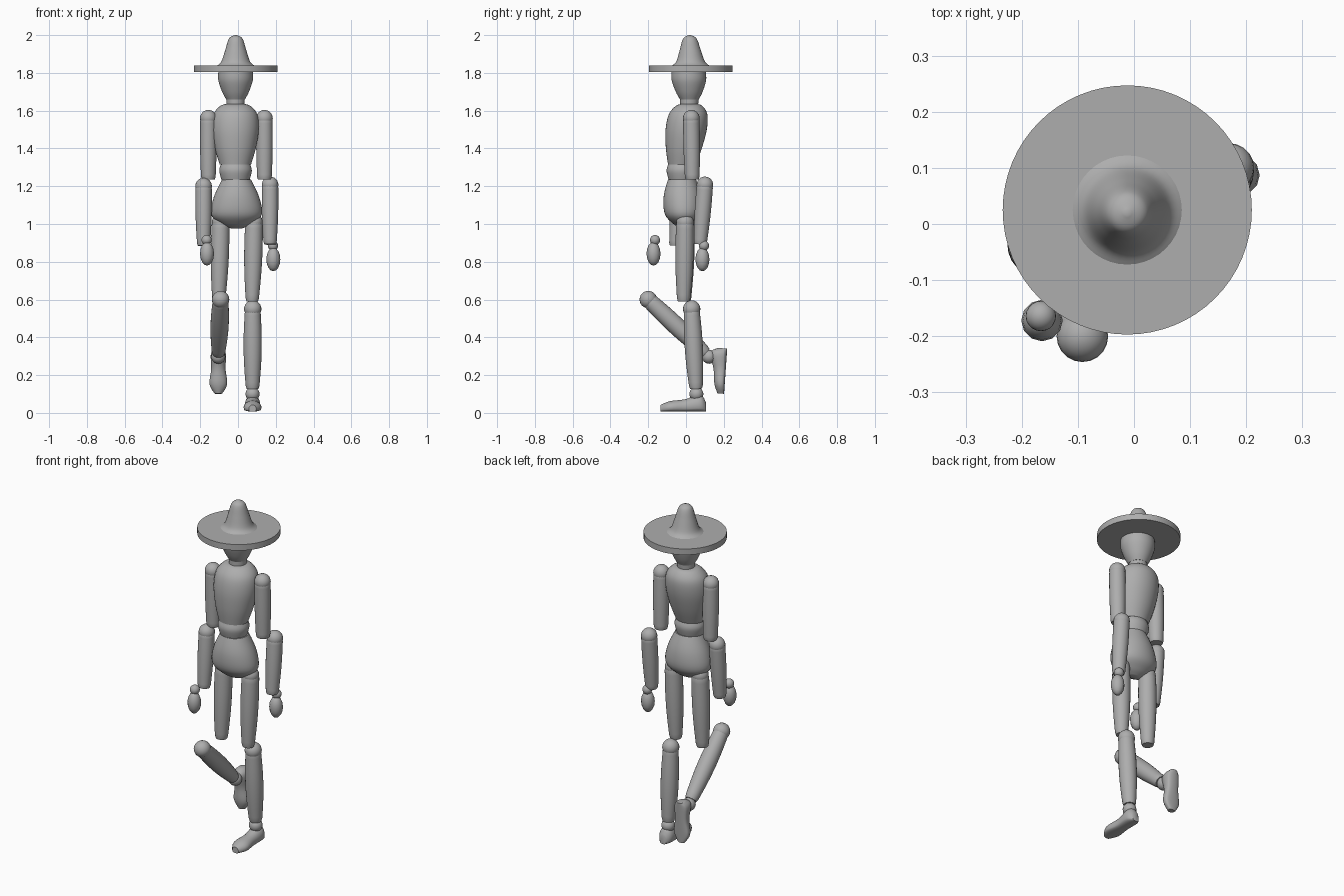
import bpy, bmesh
from math import sin, cos, pi, radians
from mathutils import Vector, Matrix

cube = bpy.data.objects.get("Cube")
if cube:
    bpy.data.objects.remove(cube, do_unlink=True)

tone = .42
grey = (tone, tone, tone, 1)
mat = bpy.data.materials.new("plain grey")
mat.use_nodes = True
mat.diffuse_color = grey
mat.node_tree.nodes["Principled BSDF"].inputs["Base Color"].default_value = grey


def finish(name, bm, matrix, angle=45):
    """Turn a bmesh into a smooth-shaded object with crisp edges."""
    bmesh.ops.recalc_face_normals(bm, faces=bm.faces)
    mesh = bpy.data.meshes.new(name)
    bm.to_mesh(mesh)
    bm.free()
    mesh.materials.append(mat)
    obj = bpy.data.objects.new(name, mesh)
    bpy.context.collection.objects.link(obj)
    obj.matrix_world = matrix
    bpy.ops.object.select_all(action='DESELECT')
    obj.select_set(True)
    bpy.context.view_layer.objects.active = obj
    bpy.ops.object.shade_smooth_by_angle(angle=radians(angle))


def smooth(keys, steps=5):
    """Smooth curve through a few key values."""
    keys = [Vector(key) for key in keys]
    padded = keys[:1] + keys + keys[-1:]
    points = []
    for a, b, c, d in zip(padded, padded[1:], padded[2:], padded[3:]):
        for step in range(steps):
            t = step / steps
            bend = 2 * a - 5 * b + 4 * c - d
            twist = 3 * b - a - 3 * c + d
            points.append(b + ((c - a) * t + bend * t ** 2 + twist * t ** 3) / 2)
    return points + keys[-1:]


def circle(count):
    return [(cos(2 * pi * i / count), sin(2 * pi * i / count)) for i in range(count)]


def skin(rings):
    """Closed skin through rings of equal point count."""
    bm = bmesh.new()
    loops = [[bm.verts.new(point) for point in ring] for ring in rings]
    for low, high in zip(loops, loops[1:]):
        for i in range(len(low)):
            bm.faces.new((low[i - 1], low[i], high[i], high[i - 1]))
    bm.faces.new(loops[0])
    bm.faces.new(loops[-1])
    return bm


def body(name, x, lean, depth, keys, sides=40):
    """Upright part from (height, radius) keys; lean and depth run bottom to top."""
    bottom, top = keys[0][0], keys[-1][0]
    rings = []
    for z, r in smooth(keys):
        t = (z - bottom) / (top - bottom)
        y = lean[0] + (lean[1] - lean[0]) * t
        squash = depth[0] + (depth[1] - depth[0]) * t
        rings.append([(x + r * c, y + r * squash * s, z) for c, s in circle(sides)])
    finish(name, skin(rings), Matrix())


def limb(name, start, end, wide, narrow, bulge):
    """Turned limb that tapers, swells in the middle and has rounded rims."""
    axis = end - start
    count = 24
    rings = []
    for i in range(count + 1):
        t = i / count
        r = wide + (narrow - wide) * t + bulge * sin(pi * t)
        if i in (0, count):
            r *= .9
        rings.append([(r * c, r * s, t * axis.length) for c, s in circle(count)])
    turn = axis.to_track_quat('Z', 'Y').to_matrix().to_4x4()
    finish(name, skin(rings), Matrix.Translation(start) @ turn)


def ball(name, centre, radius, stretch=1, sides=20):
    bm = bmesh.new()
    bmesh.ops.create_uvsphere(bm, u_segments=sides, v_segments=sides // 2 + 2, radius=radius)
    bmesh.ops.scale(bm, vec=(1, 1, stretch), verts=bm.verts)
    finish(name, bm, Matrix.Translation(centre))


def foot(name, ankle, tilt):
    """Foot lofted from heel to toe with a flattened sole, hung from its ankle."""
    keys = [(.05, .02, .05), (.02, .04, .09), (-.06, .038, .065),
            (-.14, .047, .055), (-.19, .02, .035)]
    rings = []
    for y, width, height in smooth(keys, 4):
        ring = []
        for c, s in circle(24):
            rise = .6 * s if s > 0 else -.4 * abs(s) ** .5
            ring.append((width * c, y, height * (.4 + rise) - .093))
        rings.append(ring)
    place = Matrix.Translation(ankle) @ Matrix.Rotation(radians(tilt), 4, 'X')
    finish(name, skin(rings), place)


# Hat
hat_x, hat_y, brim_radius = -.012, .025, .222
body("hat_brim", hat_x, (hat_y, hat_y), (1, 1),
     [(1.805, brim_radius), (1.84, brim_radius)], sides=64)
body("hat_crown", hat_x, (hat_y, .02), (1, 1),
     [(1.838, .1), (1.86, .076), (1.92, .056), (1.97, .041), (1.99, .028), (2, .005)])

# Head and neck
body("head", -.013, (.018, .014), (1, 1),
     [(1.66, .05), (1.7, .071), (1.76, .091), (1.81, .091)])
body("neck", -.013, (.016, .018), (1, 1), [(1.6, .046), (1.665, .049)])

# Trunk
body("chest", -.014, (-.022, .018), (.88, .88),
     [(1.315, .083), (1.4, .108), (1.5, .124), (1.58, .116), (1.625, .08), (1.637, .04)])
body("waist", -.013, (-.022, -.022), (.94, .94), [(1.22, .07), (1.28, .086), (1.317, .077)])
body("pelvis", -.008, (-.01, -.021), (.64, .96),
     [(.977, .03), (1, .083), (1.05, .134), (1.14, .121), (1.236, .077)])

# Joints of each side in a striding pose
poses = {
    "left": dict(shoulder=(.14, .028, 1.56), elbow=(.17, .1, 1.207), wrist=(.185, .095, .885),
                 hip=(.085, -.005, 1.01), knee=(.078, .03, .55), ankle=(.077, .055, .1), tilt=0),
    "right": dict(shoulder=(-.157, -.008, 1.56), elbow=(-.182, -.03, 1.2),
                  wrist=(-.166, -.164, .915), hip=(-.092, 0, 1.01), knee=(-.092, -.2, .6),
                  ankle=(-.104, .122, .297), tilt=86),
}

for side, pose in poses.items():
    tilt = pose.pop("tilt")
    joint = {key: Vector(value) for key, value in pose.items()}

    # Joint balls
    for key, radius in dict(shoulder=.044, elbow=.044, hip=.046, knee=.046,
                            ankle=.037, wrist=.027).items():
        ball(f"{side}_{key}", joint[key], radius)

    # Arm
    shoulder, elbow = joint["shoulder"], joint["elbow"]
    limb(f"{side}_upper_arm", shoulder, shoulder + Vector((0, .005, -.325)), .043, .038, .003)
    limb(f"{side}_forearm", elbow, elbow + Vector((0, -.025, -.315)), .043, .034, .004)
    ball(f"{side}_hand", joint["wrist"] + Vector((.002, -.008, -.072)), .037, 1.7, 12)

    # Leg
    hip, knee, ankle = joint["hip"], joint["knee"], joint["ankle"]
    limb(f"{side}_thigh", hip, hip + Vector((-.01, -.008, -.42)), .047, .034, .007)
    limb(f"{side}_shin", knee, knee.lerp(ankle, .94), .041, .035, .01)
    foot(f"{side}_foot", ankle, tilt)
